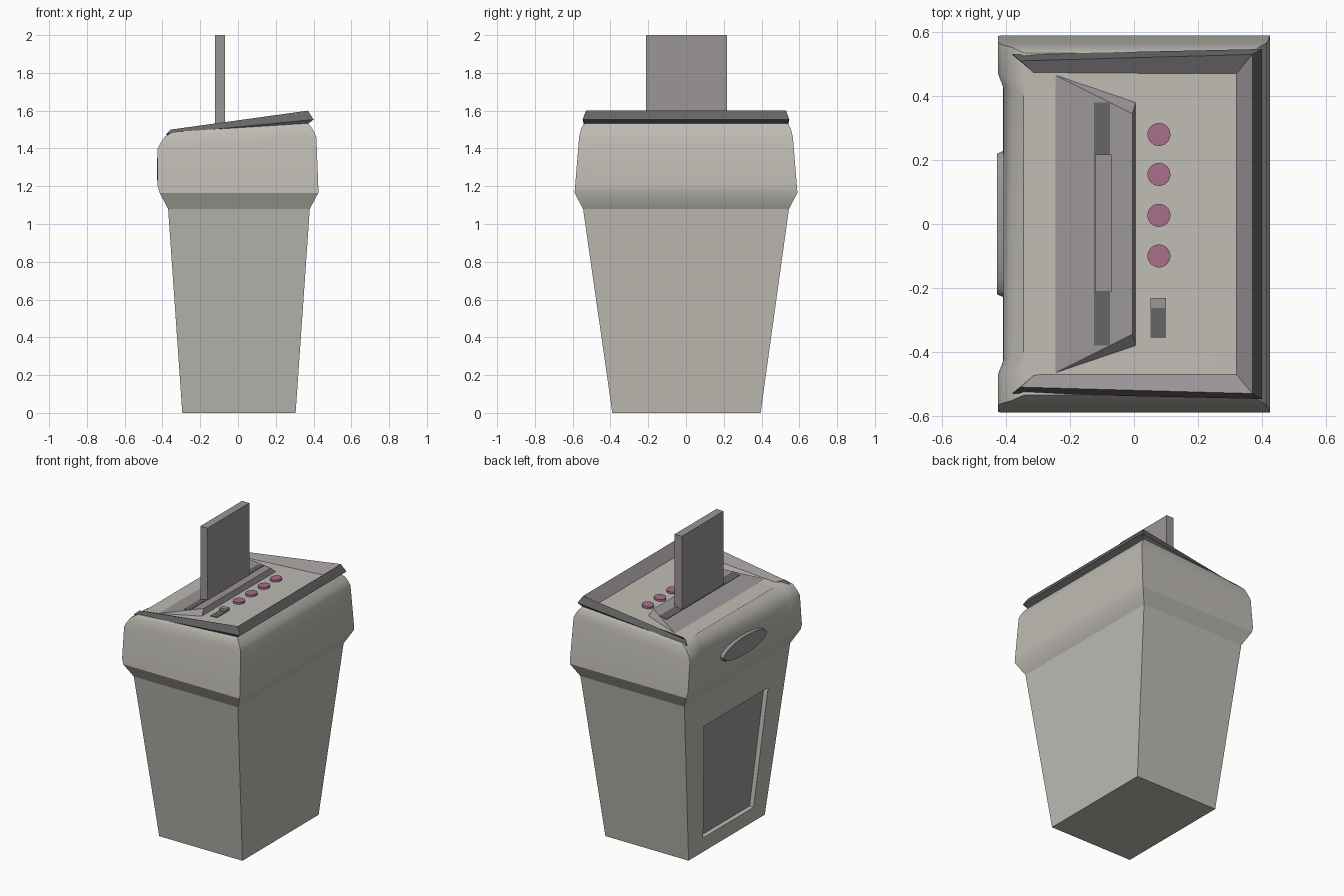
import bpy, bmesh, math

if "Cube" in bpy.data.objects:
    bpy.data.objects.remove(bpy.data.objects["Cube"])


def material(name, rgb):
    m = bpy.data.materials.new(name)
    m.diffuse_color = (*rgb, 1)
    m.use_nodes = True
    m.node_tree.nodes["Principled BSDF"].inputs["Base Color"].default_value = m.diffuse_color
    return m


SHELL = material("warm light grey", (0.52, 0.50, 0.455))
MAUVE = material("mauve grey", (0.33, 0.30, 0.31))
DARK = material("dark grey", (0.13, 0.13, 0.13))
PINK = material("dusty pink", (0.39, 0.16, 0.25))


def build(name, verts, faces, mats, rule=None, smooth=False):
    """Mesh object from points and faces; rule(face index) picks the material."""
    mesh = bpy.data.meshes.new(name)
    mesh.from_pydata(verts, [], faces)
    bm = bmesh.new()
    bm.from_mesh(mesh)
    bm.faces.ensure_lookup_table()
    if rule:
        for f in bm.faces:
            f.material_index = rule(f.index)
    bmesh.ops.recalc_face_normals(bm, faces=bm.faces)
    bm.to_mesh(mesh)
    bm.free()
    for m in mats:
        mesh.materials.append(m)
    ob = bpy.data.objects.new(name, mesh)
    bpy.context.collection.objects.link(ob)
    if smooth:
        bpy.ops.object.select_all(action='DESELECT')
        ob.select_set(True)
        bpy.context.view_layer.objects.active = ob
        bpy.ops.object.shade_smooth_by_angle(angle=math.radians(30))
    return ob


BOX = [(0, 3, 2, 1), (4, 5, 6, 7), (0, 1, 5, 4), (1, 2, 6, 5), (2, 3, 7, 6), (3, 0, 4, 7)]


def rect(x0, x1, y0, y1, z):
    """Four corners; z is a height or a function of x."""
    h = z if callable(z) else (lambda x: z)
    return [(x, y, h(x)) for x, y in ((x0, y0), (x1, y0), (x1, y1), (x0, y1))]


def slab(name, x0, x1, y0, y1, low, high, mat):
    return build(name, rect(x0, x1, y0, y1, low) + rect(x0, x1, y0, y1, high), BOX, [mat])


def panel(x, up=0.0):
    """Height of the sloping control panel."""
    return 1.487 + (x + 0.345) * 0.067 + up


# Tapered bin with a recessed window in its left face
verts = rect(-0.295, 0.305, -0.39, 0.395, 0) + rect(-0.37, 0.38, -0.545, 0.545, 1.08)


def on_left(u, v, depth):
    lo = [a + (b - a) * u for a, b in zip(verts[3], verts[0])]
    hi = [a + (b - a) * u for a, b in zip(verts[7], verts[4])]
    p = [a + (b - a) * v for a, b in zip(lo, hi)]
    return (p[0] + depth, p[1], p[2])


corners = [(0.19, 0.09), (0.83, 0.09), (0.83, 0.80), (0.19, 0.80)]
window = [on_left(u, v, d) for d in (0, 0.03) for u, v in corners]
outer = [3, 0, 4, 7]
faces = BOX[:5]
for i in range(4):
    j = (i + 1) % 4
    faces = faces + [(outer[i], outer[j], 8 + j, 8 + i), (8 + i, 8 + j, 12 + j, 12 + i)]
faces.append((12, 13, 14, 15))
build("bin", verts + window, faces, [SHELL, MAUVE], lambda i: int(i == len(faces) - 1))

# Head: left and right outlines lofted along y, left side hollowed in the middle
corner = [(-0.37, 1.08), (-0.415, 1.165), (-0.425, 1.2), (-0.425, 1.40),
          (-0.41, 1.43), (-0.385, 1.465), (-0.345, 1.487)]
middle = [(-0.37, 1.08), (-0.41, 1.165), (-0.41, 1.2), (-0.408, 1.37),
          (-0.398, 1.42), (-0.377, 1.46), (-0.345, 1.487)]
right = [(0.38, 1.08), (0.425, 1.165), (0.425, 1.2), (0.415, 1.46),
         (0.405, 1.485), (0.39, 1.51), (0.37, 1.535)]
half = [0.545, 0.59, 0.587, 0.566, 0.56, 0.553, 0.535]
n = len(half)
verts, faces = [], []
stations = [(-1, corner), (-0.83, corner), (-0.75, middle),
            (0.75, middle), (0.83, corner), (1, corner)]
for s, left in stations:
    verts += [(x, s * h, z) for (x, z), h in zip(left, half)]
    verts += [(x, s * h, z) for (x, z), h in zip(right[::-1], half[::-1])]
ring = 2 * n
for k in range(len(stations) - 1):
    for i in range(ring):
        j = (i + 1) % ring
        faces.append((k * ring + i, k * ring + j, (k + 1) * ring + j, (k + 1) * ring + i))
for base in (0, (len(stations) - 1) * ring):
    for i in range(n - 1):
        faces.append((base + i, base + i + 1, base + ring - 2 - i, base + ring - 1 - i))
build("head", verts, faces, [SHELL], smooth=True)

# Three-sided rim rising toward the right: inner foot, ridge, widest edge, lower edge
low_end = [(-0.31, 0.47, 1.488), (-0.355, 0.51, 1.50), (-0.38, 0.53, 1.477), (-0.37, 0.52, 1.46)]
high_end = [(0.32, 0.47, 1.532), (0.37, 0.53, 1.60), (0.40, 0.547, 1.553), (0.37, 0.535, 1.53)]


def flip(points):
    return [(x, -y, z) for x, y, z in points]


verts = flip(low_end) + flip(high_end) + high_end + low_end
faces = [(4 * k + i, 4 * k + (i + 1) % 4, 4 * k + 4 + (i + 1) % 4, 4 * k + 4 + i)
         for k in range(3) for i in range(4)]
faces += [(0, 1, 2, 3), (12, 13, 14, 15)]
build("rim", verts, faces, [MAUVE, DARK], lambda i: int(i < 12 and i % 4 in (1, 2)))

# Wedge-shaped feed guide with its slot
def ramp(x, up=0.0):
    return panel(x, up) + 0.035 * (x + 0.245) / 0.24


foot, top = (0.005, 0.38), (-0.005, 0.345)
verts = [(-0.245, s * 0.465, panel(-0.245, 0.001)) for s in (-1, 1)]
verts += [(foot[0], s * foot[1], panel(foot[0])) for s in (-1, 1)]
verts += [(top[0], s * top[1], ramp(top[0])) for s in (-1, 1)]
build("feed_guide", verts, [(0, 4, 5, 1), (0, 2, 4), (1, 5, 3), (2, 3, 5, 4), (0, 1, 3, 2)], [MAUVE])
slab("feed_slot", -0.125, -0.075, -0.38, 0.38,
     lambda x: ramp(x, -0.003), lambda x: ramp(x, 0.003), DARK)

# Sheet standing in the slot
slab("sheet", -0.122, -0.07, -0.213, 0.217, 1.47, 2.0, MAUVE)


def disc(name, sides, place, mat):
    """Short cylinder; place(cos, sin, t) gives a point, t = 0 at the base."""
    ang = [2 * math.pi * i / sides for i in range(sides)]
    pts = [place(math.cos(a), math.sin(a), t) for t in (0, 1) for a in ang]
    sides_f = [(i, (i + 1) % sides, sides + (i + 1) % sides, sides + i) for i in range(sides)]
    caps = [tuple(range(sides)), tuple(range(sides, 2 * sides))]
    return build(name, pts, sides_f + caps, [mat], smooth=True)


# Round buttons
for y in (0.28, 0.155, 0.027, -0.1):
    disc("button", 24, lambda c, s, t, y=y: (
        0.078 + 0.036 * c, y + 0.036 * s, panel(0.078 + 0.036 * c, -0.005 + 0.018 * t)), PINK)

# Slide switch
slab("switch_track", 0.052, 0.1, -0.357, -0.232,
     lambda x: panel(x, -0.003), lambda x: panel(x, 0.004), DARK)
slab("switch_knob", 0.052, 0.1, -0.266, -0.232, panel, lambda x: panel(x, 0.02), MAUVE)

# Oval badge plate on the left face of the head
disc("oval_plate", 32, lambda c, s, t: (
    -0.40 - 0.028 * t, (0.232 - 0.012 * t) * c, 1.29 + (0.065 - 0.006 * t) * s), MAUVE)
